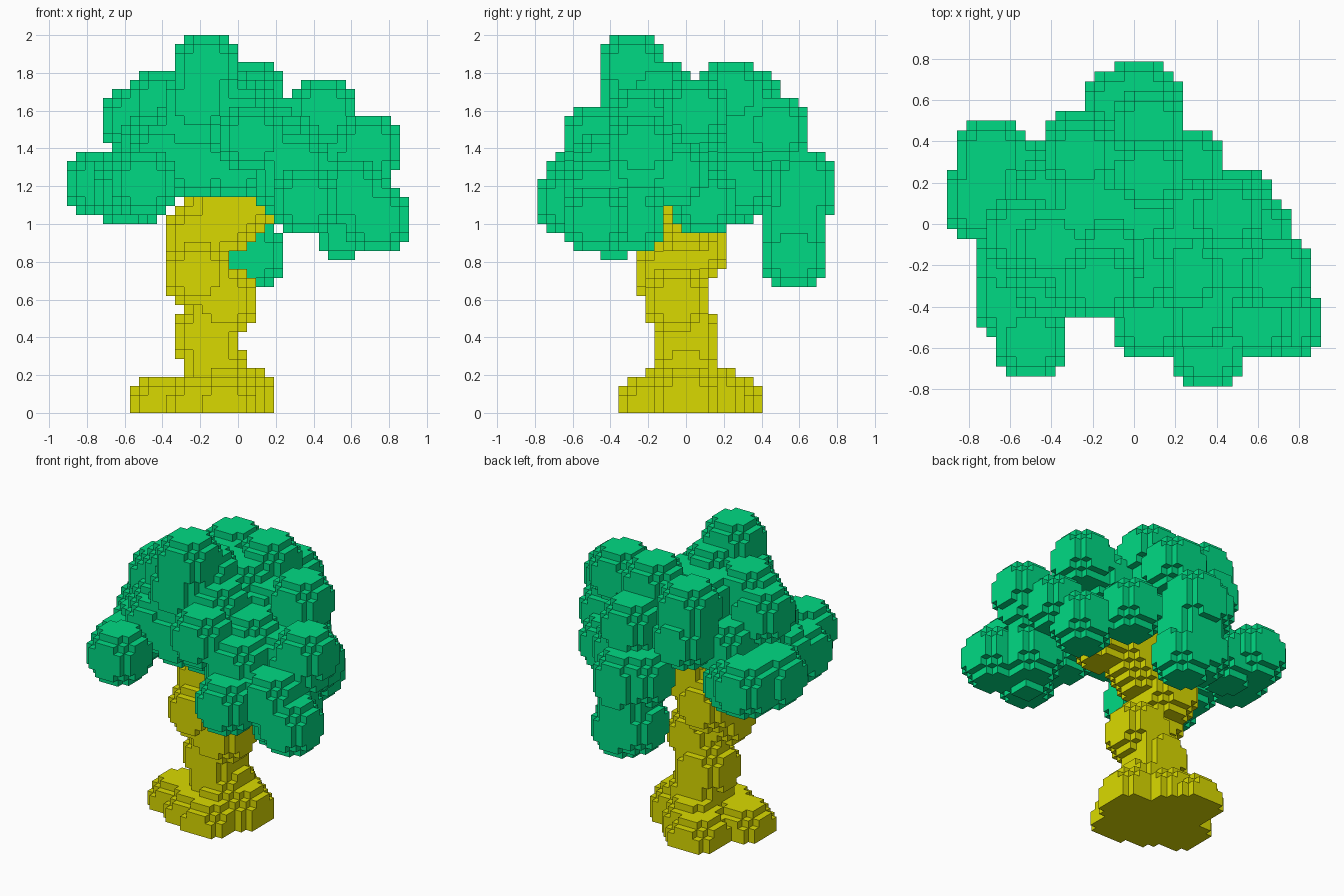
import bpy, bmesh
from mathutils import Vector

cube = bpy.data.objects.get("Cube")
if cube:
    bpy.data.objects.remove(cube, do_unlink=True)

V = 1 / 21  # edge of one block


def make_material(name, rgb):
    m = bpy.data.materials.new(name)
    m.use_nodes = True
    col = (*rgb, 1)
    m.diffuse_color = col
    m.node_tree.nodes["Principled BSDF"].inputs["Base Color"].default_value = col
    return m


def ball(c, r2=14):
    """Blocks of a stepped ball, cut off at the ground."""
    return {(c[0] + i, c[1] + j, c[2] + k)
            for i in range(-4, 5) for j in range(-4, 5) for k in range(-4, 5)
            if i * i + j * j + k * k <= r2 and c[2] + k >= 0}


def blob(centres):
    return set().union(*(ball(c) for c in centres))


# The two tangent axes for each of the six block faces
SIDES = []
for a in range(3):
    for s in (1, -1):
        n, u, w = Vector(), Vector(), Vector()
        n[a], u[(a + 1) % 3], w[(a + 2) % 3] = s, 1, s
        SIDES.append((n, u, w))


def build(name, cells, solid, mat):
    """Mesh of the outer faces of the blocks."""
    bm, verts = bmesh.new(), {}

    def vert(p):
        key = tuple(round(2 * q) for q in p)
        if key not in verts:
            # x blocks start on whole units, y blocks are centred on them
            verts[key] = bm.verts.new(((p.x + 0.5) * V, p.y * V, (p.z + 0.5) * V))
        return verts[key]

    for cell in sorted(cells):
        c = Vector(cell)
        for n, u, w in SIDES:
            if tuple(int(q) for q in c + n) in solid:
                continue
            bm.faces.new([vert(c + (n + a * u + b * w) / 2)
                          for a, b in ((-1, -1), (1, -1), (1, 1), (-1, 1))])
    me = bpy.data.meshes.new(name)
    bm.to_mesh(me)
    bm.free()
    me.materials.append(mat)
    ob = bpy.data.objects.new(name, me)
    bpy.context.collection.objects.link(ob)
    return ob


# Trunk: spreading roots, then a winding stem with a branch to the left
roots = [(-9, -1, 0), (-2, -4, 0), (-6, 5, 0), (0, 0, 1), (-4, 3, 1),
         (-2, -2, 1), (-5, -3, 0)]
stem = [(-3, 0, 4), (-4, 0, 8), (-2, -1, 12), (-5, -2, 15), (-5, 1, 18),
        (-5, 0, 19), (-2, 0, 21), (0, 0, 23), (-3, 0, 25), (4, -1, 24)]

# Foliage clusters, grouped by where they grow
crown = [(-4, -6, 38), (-5, -6, 34), (-3, -3, 35), (1, 5, 35), (-6, 7, 34),
         (-9, -2, 34), (-12, -1, 32), (9, 1, 33)]
front = [(1, -10, 30), (7, -13, 23), (12, -10, 24), (6, -9, 27), (9, -4, 27),
         (5, -8, 25), (-5, -6, 27), (-1, -6, 27), (-9, -6, 28)]
left = [(14, -5, 29), (13, -5, 27), (15, -10, 21), (12, -6, 21), (12, -1, 26),
        (10, 2, 23), (5, 6, 25)]
right = [(-16, 2, 25), (-16, 3, 25), (-15, 7, 25), (-12, 5, 24), (-13, -8, 24),
         (-13, -4, 25), (-11, -12, 25), (-9, 3, 28)]
back = [(0, 13, 25), (0, 13, 24), (-2, 12, 25), (1, 12, 17), (-1, 12, 18),
        (0, 12, 21), (1, 10, 31), (-6, 8, 30)]
core = [(-6, 0, 28), (0, 0, 29), (5, -5, 29), (-5, 5, 29), (-6, -5, 31), (0, -5, 32),
        (4, 1, 31), (0, 6, 29), (-5, 2, 33), (0, 1, 33), (-10, -4, 29)]
twig = ball((11, -8, 19), 6)

leaf_cells = blob(crown + front + left + right + back + core) | twig
trunk_cells = blob(roots + stem) - leaf_cells
solid = leaf_cells | trunk_cells

build("trunk", trunk_cells, solid, make_material("yellow bark", (0.7, 0.7, 0.0)))
build("foliage", leaf_cells, solid, make_material("leaf green", (0.0, 0.7, 0.23)))
